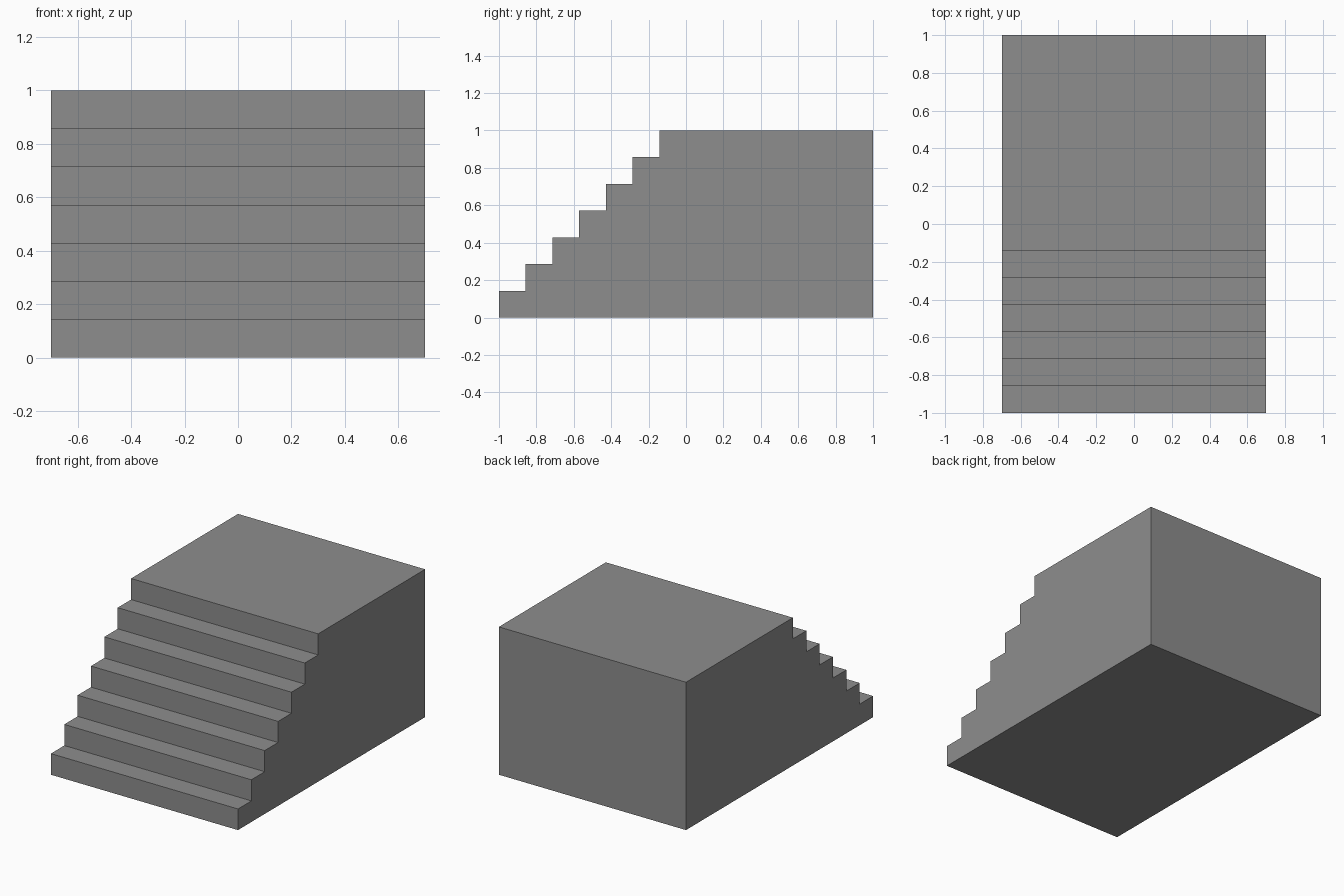
import bpy
import bmesh

if "Cube" in bpy.data.objects:
    bpy.data.objects.remove(bpy.data.objects["Cube"])

STEPS = 7
RISE = 1.0 / STEPS      # step height
TREAD = 1.0 / STEPS     # step depth
HALF_WIDTH = 0.7

# Side profile (y, z): bottom edge, platform back, then the flight of steps
profile = [(-1.0, 0.0)]
for i in range(STEPS):
    y = -1.0 + i * TREAD
    if i:
        profile.append((y, i * RISE))
    profile.append((y, (i + 1) * RISE))
profile += [(1.0, 1.0), (1.0, 0.0)]

# Extrude the profile across the width into one solid block
bm = bmesh.new()
side = bm.faces.new([bm.verts.new((-HALF_WIDTH, y, z)) for y, z in profile])
extruded = bmesh.ops.extrude_face_region(bm, geom=[side], use_keep_orig=True)
moved = [g for g in extruded["geom"] if isinstance(g, bmesh.types.BMVert)]
bmesh.ops.translate(bm, verts=moved, vec=(2 * HALF_WIDTH, 0, 0))
bmesh.ops.recalc_face_normals(bm, faces=bm.faces[:])

mesh = bpy.data.meshes.new("stairs_with_platform")
bm.to_mesh(mesh)
bm.free()
stairs = bpy.data.objects.new("stairs_with_platform", mesh)
bpy.context.collection.objects.link(stairs)

# Dark grey concrete
concrete = bpy.data.materials.new("dark_grey")
concrete.diffuse_color = (0.27, 0.27, 0.27, 1.0)
concrete.use_nodes = True
concrete.node_tree.nodes["Principled BSDF"].inputs["Base Color"].default_value = concrete.diffuse_color
mesh.materials.append(concrete)
